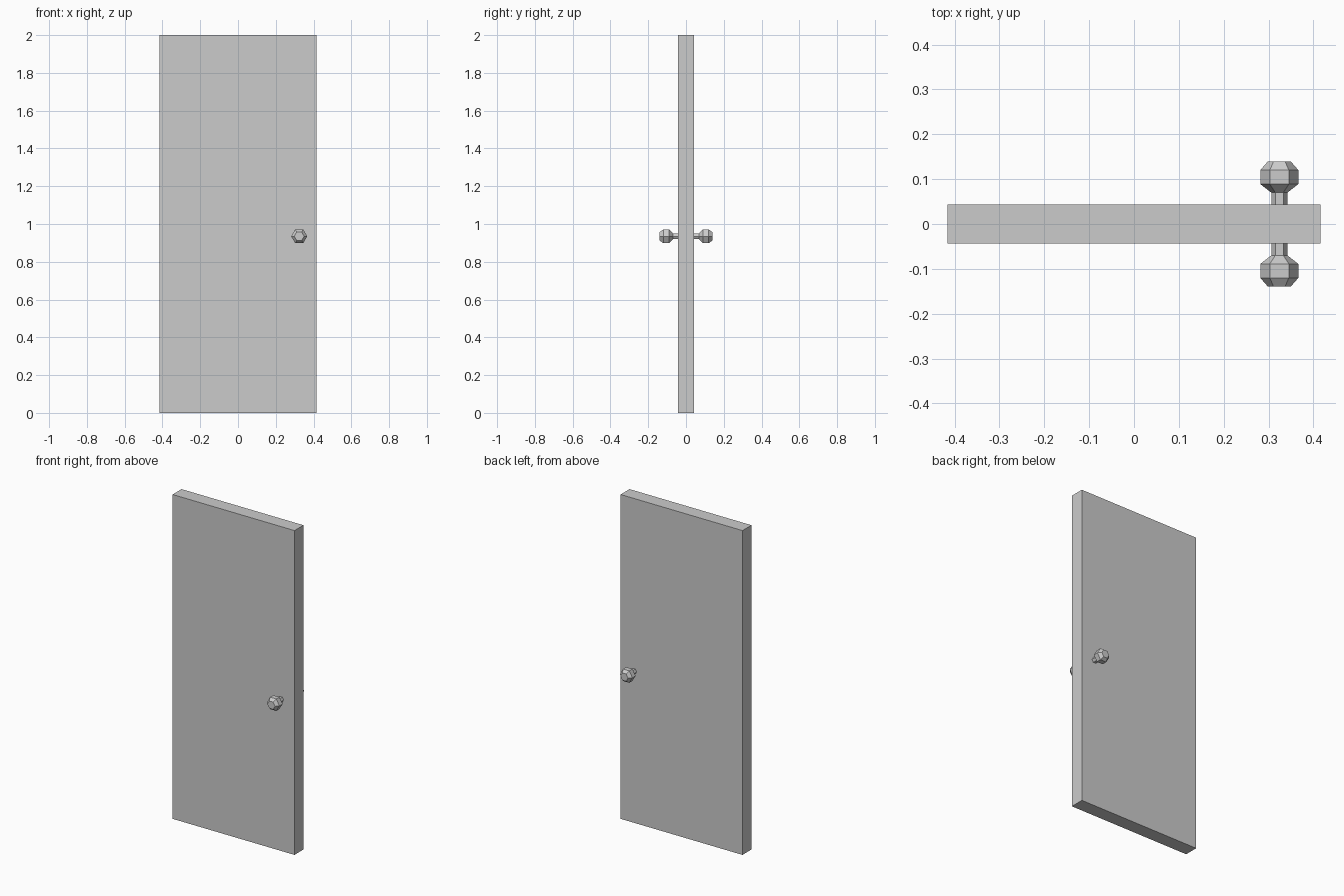
import bpy, bmesh, math

if "Cube" in bpy.data.objects:
    bpy.data.objects.remove(bpy.data.objects["Cube"])

SIDES = 6
KNOB_X, KNOB_Z = 0.324, 0.935
W, T, H = 0.832, 0.087, 2.0

# (distance from door centre, radius) along the knob axis
PROFILE = [(T / 2 - 0.005, 0.018), (0.070, 0.018), (0.089, 0.0425),
           (0.120, 0.0425), (0.139, 0.026)]


def finish(bm, name):
    bmesh.ops.recalc_face_normals(bm, faces=bm.faces[:])
    mesh = bpy.data.meshes.new(name)
    bm.to_mesh(mesh)
    bm.free()
    obj = bpy.data.objects.new(name, mesh)
    bpy.context.collection.objects.link(obj)
    return obj


# Door slab
bm = bmesh.new()
bmesh.ops.create_cube(bm, size=1)
bmesh.ops.scale(bm, vec=(W, T, H), verts=bm.verts)
bmesh.ops.translate(bm, vec=(0, 0, H / 2), verts=bm.verts)
finish(bm, "door_panel")


# Hexagonal knob with its stem, lathed along y
def knob(name, side):
    bm = bmesh.new()
    rings = []
    for d, r in PROFILE:
        angles = [math.tau * i / SIDES for i in range(SIDES)]
        rings.append([bm.verts.new((KNOB_X + r * math.cos(a), side * d,
                                    KNOB_Z + r * math.sin(a))) for a in angles])
    for a, b in zip(rings, rings[1:]):
        for i in range(SIDES):
            j = (i + 1) % SIDES
            bm.faces.new((a[i], a[j], b[j], b[i]))
    bm.faces.new(rings[0])
    bm.faces.new(rings[-1])
    return finish(bm, name)


knob("front_knob", -1)
knob("back_knob", 1)
